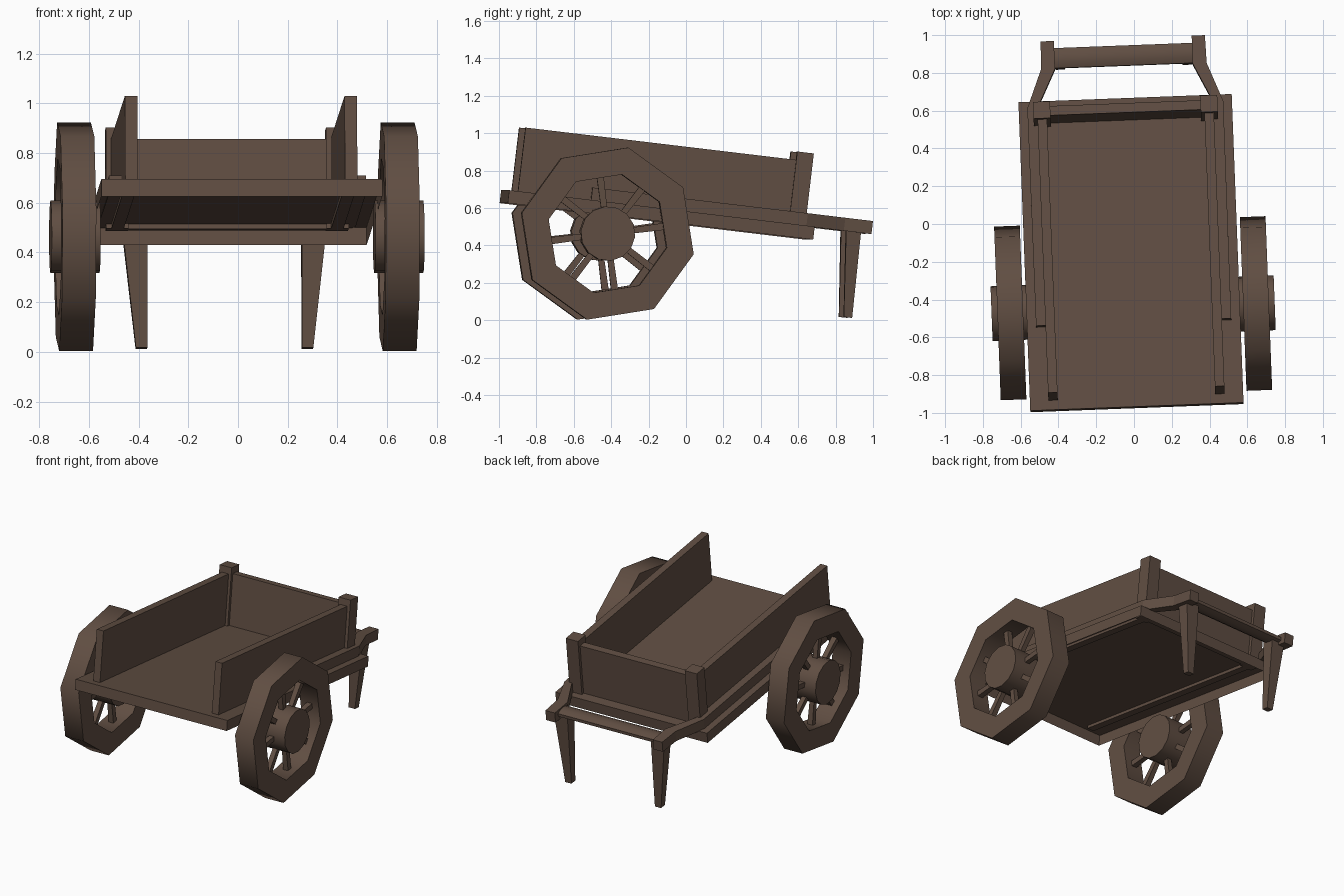
import bpy, bmesh, math
from mathutils import Matrix, Vector

if "Cube" in bpy.data.objects:
    bpy.data.objects.remove(bpy.data.objects["Cube"])

# The whole cart is slightly yawed and tipped back onto its legs
CART = (Matrix.Translation((-0.016, -0.15, 0.598))
        @ Matrix.Rotation(math.radians(2.2), 4, 'Z')
        @ Matrix.Rotation(math.radians(-6.8), 4, 'X'))

wood = bpy.data.materials.new("dark brown wood")
wood.diffuse_color = (0.118, 0.076, 0.055, 1)
wood.use_nodes = True
wood.node_tree.nodes["Principled BSDF"].inputs["Base Color"].default_value = wood.diffuse_color


def finish(name, bm, smooth=None):
    bmesh.ops.transform(bm, matrix=CART, verts=bm.verts)
    me = bpy.data.meshes.new(name)
    bm.to_mesh(me)
    bm.free()
    me.materials.append(wood)
    ob = bpy.data.objects.new(name, me)
    bpy.context.collection.objects.link(ob)
    if smooth:
        bpy.ops.object.select_all(action='DESELECT')
        ob.select_set(True)
        bpy.context.view_layer.objects.active = ob
        bpy.ops.object.shade_smooth_by_angle(angle=math.radians(smooth))
    return ob


def loft(bm, rings, caps=True, closed=False):
    """Skin a list of equal-length point rings."""
    vs = [[bm.verts.new(p) for p in r] for r in rings]
    n = len(vs[0])
    pairs = list(zip(vs, vs[1:])) + ([(vs[-1], vs[0])] if closed else [])
    for a, b in pairs:
        for i in range(n):
            bm.faces.new((a[i], a[(i + 1) % n], b[(i + 1) % n], b[i]))
    if caps and not closed:
        bm.faces.new(vs[0][::-1])
        bm.faces.new(vs[-1])
    bmesh.ops.recalc_face_normals(bm, faces=bm.faces)


def rect(x0, x1, y0, y1, z):
    return [(x0, y0, z), (x1, y0, z), (x1, y1, z), (x0, y1, z)]


def box(name, x, y, z, open_bottom=False):
    bm = bmesh.new()
    loft(bm, [rect(*x, *y, z[0]), rect(*x, *y, z[1])])
    if open_bottom:
        bmesh.ops.delete(bm, geom=[f for f in bm.faces if f.normal.z < -0.9], context='FACES_ONLY')
    return finish(name, bm)


def circle(x, r, n, phase, cy=0, cz=0, flat=1.0):
    """Ring around an axis parallel to x."""
    a = [math.radians(phase) + i * math.tau / n for i in range(n)]
    return [(x, cy + r * math.cos(t), cz + flat * r * math.sin(t)) for t in a]


# Bed: a shallow tray open underneath
box("bed", (-0.565, 0.565), (-0.823, 0.823), (-0.07, 0), open_bottom=True)
# Tailboard
box("tailboard", (-0.42, 0.42), (0.705, 0.755), (-0.02, 0.345))
# Handle bar between the shafts
bm = bmesh.new()
loft(bm, [circle(x, 0.058, 8, 22.5, 1.045, 0.033, 0.46) for x in (-0.38, 0.38)])
finish("handle_bar", bm, 50)

WY, WZ = -0.278, -0.169       # wheel centre in the cart frame
for s, side in ((-1, "left"), (1, "right")):
    def span(a, b):
        return tuple(sorted((s * a, s * b)))
    # Side wall and corner post
    box(side + "_wall", span(0.417, 0.467), (-0.772, 0.73), (-0.02, 0.343))
    box(side + "_post", span(0.398, 0.488), (0.686, 0.775), (-0.02, 0.388))

    # Shaft: runs along the wall, then bends inward to the handle
    bm = bmesh.new()
    path = [(0.492, -0.38, 0.025), (0.492, 0.78, 0.027), (0.402, 0.985, 0.037), (0.40, 1.134, 0.035)]
    loft(bm, [[(s * (u - h), v, -0.003), (s * (u + h), v, -0.003),
               (s * (u + h), v, 0.067), (s * (u - h), v, 0.067)] for u, v, h in path])
    finish(side + "_shaft", bm)

    # Tapered leg
    bm = bmesh.new()
    loft(bm, [rect(*span(0.311, 0.357), 1.0425, 1.0875, -0.46),
              rect(*span(0.311, 0.412), 0.996, 1.078, 0.03)])
    finish(side + "_leg", bm)

    # Wheel rim: eight-sided ring
    x0, x1 = s * 0.583, s * 0.719
    bm = bmesh.new()
    loft(bm, [circle(x, r, 8, -6.7, WY, WZ) for x, r in
              ((x0, 0.473), (x1, 0.473), (x1, 0.325), (x0, 0.325))], closed=True)
    finish(side + "_wheel_rim", bm, 50)

    # Hub
    bm = bmesh.new()
    loft(bm, [circle(s * x, 0.146, 14, 0, WY, WZ) for x in (0.553, 0.75)])
    finish(side + "_wheel_hub", bm, 40)

    # Spokes
    bm = bmesh.new()
    for i in range(8):
        m = (Matrix.Translation((s * 0.651, WY, WZ))
             @ Matrix.Rotation(math.radians(14 + 45 * i), 4, 'X'))
        loft(bm, [[m @ Vector((a * h, r, b * h)) for a, b in ((-1, -1), (1, -1), (1, 1), (-1, 1))]
                  for r, h in ((0.12, 0.016), (0.32, 0.019))])
    finish(side + "_wheel_spokes", bm)
